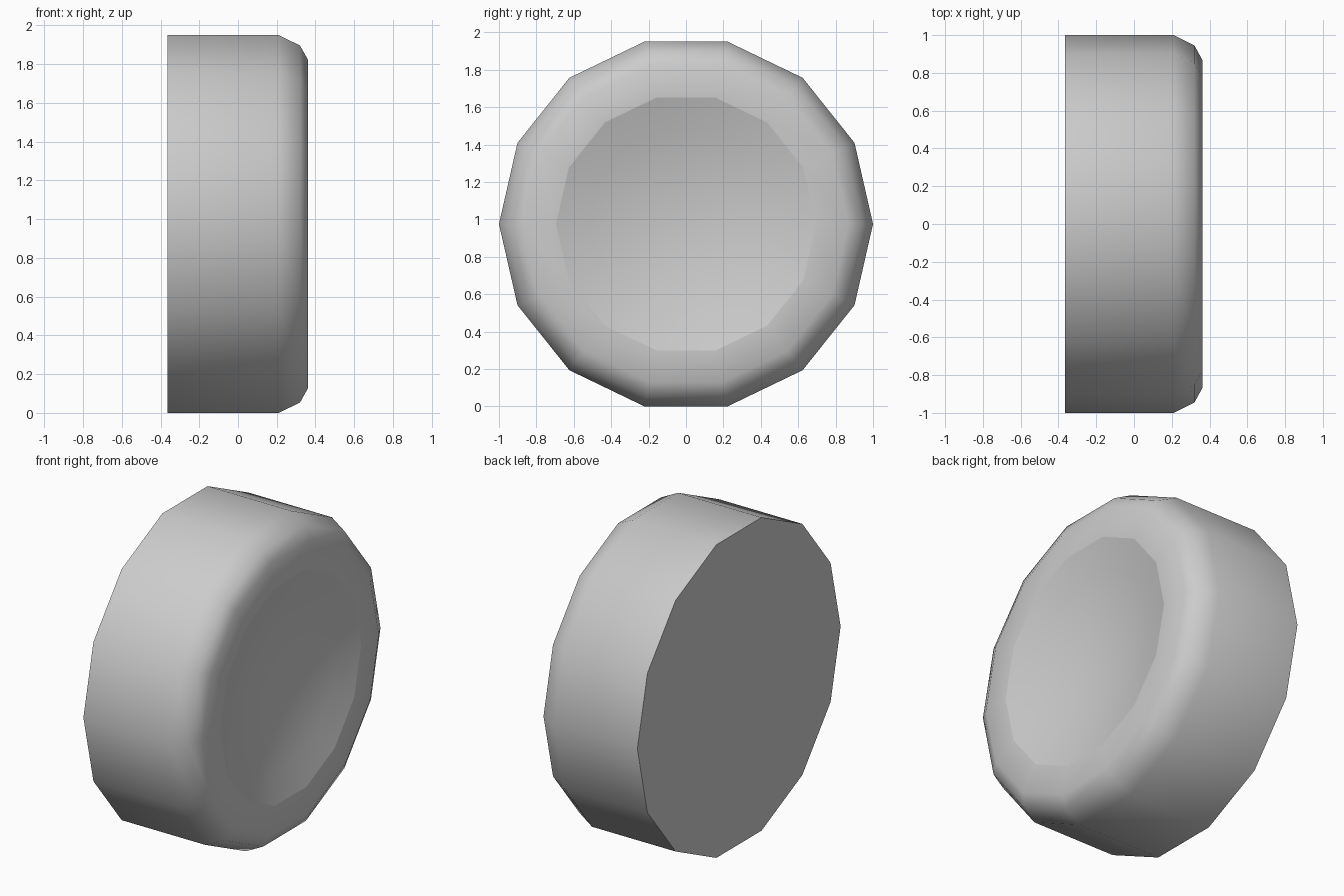
import bpy, bmesh, math

cube = bpy.data.objects.get("Cube")
if cube:
    bpy.data.objects.remove(cube, do_unlink=True)

SIDES = 14
CENTRE_Z = math.sin(math.radians(540 / 7))  # height of the axis above the flat bottom side

grey = bpy.data.materials.new("plain_grey")
grey.use_nodes = True
colour = (0.6, 0.6, 0.6, 1)
grey.diffuse_color = colour
grey.node_tree.nodes["Principled BSDF"].inputs["Base Color"].default_value = colour

# Profile from the flat back over the rounded shoulder to the dish: (x, radius)
outer = [(-0.365, 1.0), (0.21, 1.0), (0.32, 0.945), (0.362, 0.868), (0.362, 0.695)]
DEPTH, RIM = 0.12, 0.695
dish = [(0.362 - DEPTH * (1 - (r / RIM) ** 2), r) for r in (0.52, 0.35, 0.17)]

bm = bmesh.new()


def ring(x, r):
    step = math.tau / SIDES
    return [bm.verts.new((x, r * math.cos(i * step), CENTRE_Z + r * math.sin(i * step)))
            for i in range(SIDES)]


rings = [ring(x, r) for x, r in outer + dish]
for a, b in zip(rings, rings[1:]):
    for i in range(SIDES):
        j = (i + 1) % SIDES
        bm.faces.new((a[i], a[j], b[j], b[i]))

# Flat back and centre of the dish
bm.faces.new(rings[0])
apex = bm.verts.new((0.362 - DEPTH, 0, CENTRE_Z))
for i in range(SIDES):
    bm.faces.new((rings[-1][i], rings[-1][(i + 1) % SIDES], apex))
bmesh.ops.recalc_face_normals(bm, faces=bm.faces)

# Smooth all over, with crisp edges round the back and the dish
for f in bm.faces:
    f.smooth = True
for loop in (rings[0], rings[len(outer) - 1]):
    for i in range(SIDES):
        bm.edges.get((loop[i], loop[(i + 1) % SIDES])).smooth = False

mesh = bpy.data.meshes.new("dished_disc")
bm.to_mesh(mesh)
bm.free()
mesh.materials.append(grey)
disc = bpy.data.objects.new("dished_disc", mesh)
bpy.context.collection.objects.link(disc)
